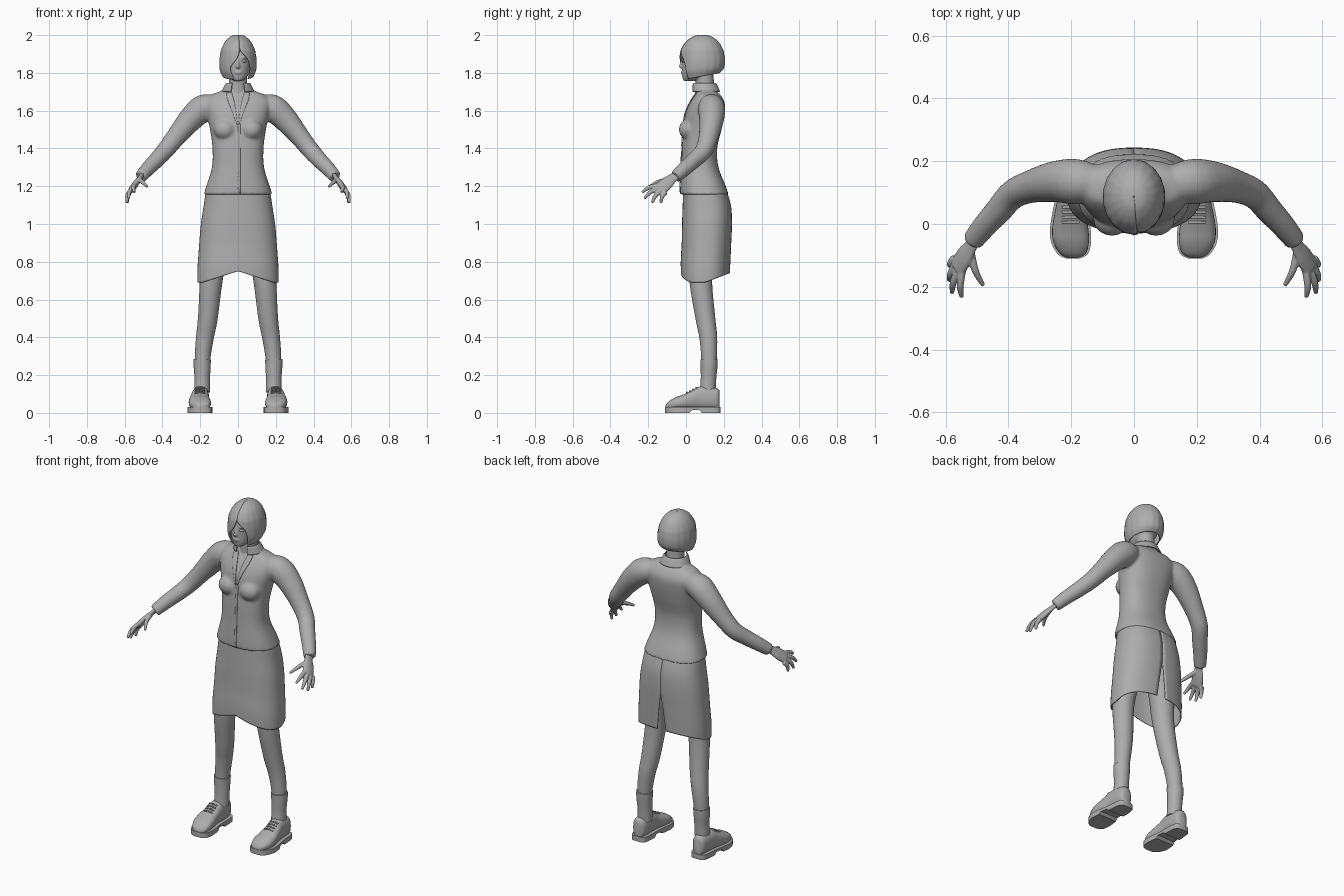
import bpy, bmesh, math
from mathutils import Vector, Matrix

if "Cube" in bpy.data.objects:
    bpy.data.objects.remove(bpy.data.objects["Cube"])

grey = bpy.data.materials.new("plain_grey")
grey.diffuse_color = (0.42, 0.42, 0.42, 1)
grey.use_nodes = True
grey.node_tree.nodes["Principled BSDF"].inputs["Base Color"].default_value = grey.diffuse_color


def resample(rows, k=4):
    """Catmull-Rom interpolation of tuples."""
    out, n = [], len(rows)
    for i in range(n - 1):
        p = [rows[max(i - 1, 0)], rows[i], rows[i + 1], rows[min(i + 2, n - 1)]]
        for j in range(k):
            t = j / k
            out.append(tuple(0.5 * (2 * b + (c - a) * t + (2 * a - 5 * b + 4 * c - d) * t * t
                                    + (3 * b - a - 3 * c + d) * t ** 3) for a, b, c, d in zip(*p)))
    return out + [tuple(rows[-1])]


def power(v, n):
    return math.copysign(abs(v) ** (2 / n), v)


def loft(bm, rings, closed=True, caps=True):
    vs = [[bm.verts.new(p) for p in r] for r in rings]
    m = len(vs[0])
    for a, b in zip(vs, vs[1:]):
        for i in range(m if closed else m - 1):
            j = (i + 1) % m
            bm.faces.new((a[i], a[j], b[j], b[i]))
    if caps:
        bm.faces.new(vs[0][::-1])
        bm.faces.new(vs[-1])


def oval(z, rx, yf, yb, n=2.0, a0=0.0, a1=math.tau, seg=48, closed=True):
    """Horizontal ring; angle 0 is the front, running towards +x."""
    c, r, pts = (yf + yb) / 2, (yb - yf) / 2, []
    for i in range(seg):
        a = a0 + (a1 - a0) * i / (seg if closed else seg - 1)
        pts.append(Vector((rx * power(math.sin(a), n), c - r * power(math.cos(a), n), z)))
    return pts


def tube(bm, rows, ref=(0, 1, 0), flat=1.0, seg=20, k=4, side=1):
    """Rounded limb through (x, y, z, radius) rows."""
    rows = resample(rows, k)
    pts = [Vector((r[0] * side, r[1], r[2])) for r in rows]
    ref, rings = Vector(ref), []
    for i, p in enumerate(pts):
        t = (pts[min(i + 1, len(pts) - 1)] - pts[max(i - 1, 0)]).normalized()
        u = t.cross(ref).normalized()
        v = u.cross(t)
        rings.append([p + rows[i][3] * (u * math.cos(a) + v * flat * math.sin(a))
                      for a in (math.tau * q / seg for q in range(seg))])
    loft(bm, rings)


def ball(bm, loc, size):
    bmesh.ops.create_uvsphere(bm, u_segments=20, v_segments=12, radius=1,
                              matrix=Matrix.Translation(loc) @ Matrix.Diagonal((*size, 1)))


def finish(name, bm, mirror=False, voxel=0, thick=0, wrap=None, angle=45):
    bmesh.ops.recalc_face_normals(bm, faces=bm.faces[:])
    me = bpy.data.meshes.new(name)
    bm.to_mesh(me)
    bm.free()
    ob = bpy.data.objects.new(name, me)
    bpy.context.collection.objects.link(ob)
    me.materials.append(grey)
    bpy.ops.object.select_all(action='DESELECT')
    ob.select_set(True)
    bpy.context.view_layer.objects.active = ob
    bpy.ops.object.shade_smooth_by_angle(angle=math.radians(angle))
    if voxel:
        m = ob.modifiers.new("blend", 'REMESH')
        m.mode, m.voxel_size, m.use_smooth_shade = 'VOXEL', voxel, True
        m = ob.modifiers.new("soften", 'SMOOTH')
        m.factor, m.iterations = 0.5, 4
    if wrap:
        m = ob.modifiers.new("fit", 'SHRINKWRAP')
        m.target, m.offset = wrap, 0.003
    if thick:
        m = ob.modifiers.new("thickness", 'SOLIDIFY')
        m.thickness, m.offset = thick, 0
    if mirror:
        ob.modifiers.new("mirror", 'MIRROR')
    return ob


# Jacket: torso, bust and sleeves blended together
bm = bmesh.new()
torso = [(1.155, .182, -.03, .226), (1.2, .168, -.03, .211), (1.3, .138, -.025, .172),
         (1.4, .135, -.022, .165), (1.5, .148, -.015, .188), (1.58, .165, -.005, .203),
         (1.64, .175, .02, .205), (1.68, .15, .045, .185), (1.70, .10, .055, .165),
         (1.725, .06, .06, .148)]
loft(bm, [oval(*r, n=2.4) for r in resample(torso)])
arm = [(.10, .13, 1.63, .05), (.18, .135, 1.615, .072), (.25, .135, 1.555, .066),
       (.325, .12, 1.465, .053), (.385, .095, 1.39, .047), (.43, .045, 1.34, .043),
       (.475, -.005, 1.295, .039), (.515, -.055, 1.25, .034)]
for s in (1, -1):
    tube(bm, arm, side=s)
    ball(bm, (.07 * s, .015, 1.5), (.06, .053, .055))
jacket = finish("jacket", bm, voxel=.008)

# Lapels and front closing edge laid on the jacket
bm = bmesh.new()
loft(bm, [[Vector((a + (b - a) * i / 4, y, z)) for i in range(5)] for z, y, a, b in resample(
    [(1.53, -.02, .002, .008), (1.6, -.005, .012, .032), (1.66, .02, .022, .056),
     (1.70, .045, .034, .062)])], False, False)
finish("lapel", bm, mirror=True, thick=.004, wrap=jacket)
bm = bmesh.new()
loft(bm, [[Vector((x, -.03, 1.16 + .0185 * i)) for x in (0, .006, .012)] for i in range(21)],
     False, False)
finish("front_placket", bm, thick=.003, wrap=jacket)

# Collar, open at the front
bm = bmesh.new()
loft(bm, [oval(z, rx, yf, yb, a0=g, a1=math.tau - g, closed=False) for z, rx, yf, yb, g in resample(
    [(1.745, .060, .035, .155, .55), (1.735, .067, .03, .163, .5), (1.70, .085, .03, .178, .45)])],
     False, False)
finish("collar", bm, thick=.006)

# Neck and head with nose, lips, brows and chin
bm = bmesh.new()
tube(bm, [(0, .105, 1.66, .056), (0, .10, 1.74, .049), (0, .095, 1.83, .05)])
head = [(1.757, .018, -.008, .03), (1.765, .034, -.016, .07), (1.79, .056, -.02, .13),
        (1.83, .07, -.021, .17), (1.87, .076, -.02, .185), (1.92, .07, -.01, .175),
        (1.96, .045, .02, .145), (1.975, .015, .06, .10)]
loft(bm, [oval(*r, n=2.2) for r in resample(head)])
ball(bm, (0, -.023, 1.832), (.011, .014, .009))
tube(bm, [(0, -.018, 1.872, .006), (0, -.024, 1.85, .007), (0, -.029, 1.834, .009)])
for z, w in ((1.805, .021), (1.797, .018)):
    ball(bm, (0, -.018, z), (w, .009, .005))
for s in (1, -1):
    ball(bm, (.032 * s, -.014, 1.882), (.019, .008, .005))
finish("head", bm, voxel=.0045)

# Eyes
bm = bmesh.new()
ball(bm, (.032, -.011, 1.862), (.014, .011, .007))
finish("eye", bm, mirror=True)

# Bobbed hair with a fringe swept over one eye
bm = bmesh.new()
hair = [(1.999, .002, .083, .087, .1, -.1), (1.993, .034, .045, .128, .1, -.1),
        (1.965, .066, .003, .168, .1, -.1), (1.925, .086, -.023, .192, .12, -.1),
        (1.90, .092, -.029, .199, .3, -.05), (1.87, .096, -.031, .203, .58, .1),
        (1.83, .096, -.031, .201, .72, .42), (1.80, .092, -.026, .195, .74, .40),
        (1.765, .08, -.008, .175, .72, .25)]
rings = []
for z, rx, yf, yb, gr, gl in resample(hair):
    ring = oval(z, rx, yf, yb, a0=gr, a1=math.tau - gl, seg=72, closed=False)
    low = min(max((1.85 - z) / .085, 0), 1)
    for i, p in enumerate(ring):
        a = gr + (math.tau - gl - gr) * i / 71
        p.z += .035 * low * (1 - math.cos(a)) / 2
        p.xy = Vector((0, .085)) + (p.xy - Vector((0, .085))) * (1 + .008 * math.cos(18 * a))
    rings.append(ring)
loft(bm, rings, False, False)
finish("hair", bm, thick=.005)

# Skirt with a peaked front hem and a back slit
bm = bmesh.new()
skirt = [(0, .165, -.012, .208), (.2, .18, -.015, .235), (.4, .195, -.018, .241),
         (.65, .205, -.02, .237), (.85, .212, -.025, .233), (1, .213, -.025, .23)]
rings = []
for t, rx, yf, yb in resample(skirt, 5):
    g = .09 * max(0, (t - .52) / .48)
    ring = oval(0, rx, yf, yb, 2.4, math.pi + g, 3 * math.pi - g, 81, False)
    for p in ring:
        back = (p.y - yf) / (yb - yf)
        hem = .69 + .05 * max(0, 2 * back - 1) if back > .5 else .69 + .06 * max(0, 1 - abs(p.x) / .19)
        p.z = 1.19 + (hem - 1.19) * t
    rings.append(ring)
loft(bm, rings, False, False)
finish("skirt", bm, thick=.005)

# Legs and socks
bm = bmesh.new()
tube(bm, [(.10, .09, 1.0, .075), (.125, .085, .85, .07), (.142, .078, .7, .06),
          (.16, .103, .5, .052), (.175, .118, .4, .047), (.188, .122, .28, .041),
          (.19, .118, .1, .034)], seg=28)
finish("leg", bm, mirror=True)
bm = bmesh.new()
tube(bm, [(.189, .122, .283, .046), (.19, .122, .25, .045), (.189, .119, .18, .041),
          (.19, .115, .11, .042)], seg=28)
finish("sock", bm, mirror=True)

# Shoes: upper, sole with raised arch, laces
shoe = resample([(-.108, .195, .014, .04), (-.095, .195, .04, .058), (-.06, .2, .056, .08),
                 (-.02, .203, .058, .095), (.03, .203, .051, .117), (.07, .2, .046, .139),
                 (.12, .198, .044, .138), (.165, .198, .037, .13), (.178, .198, .02, .118)])
bm = bmesh.new()
loft(bm, [[Vector((cx + w * power(math.cos(a), 2.5), y,
                   (.018 + top) / 2 + (top - .018) / 2 * power(math.sin(a), 2.5)))
           for a in (math.tau * i / 28 for i in range(28))] for y, cx, w, top in shoe])
finish("shoe_upper", bm, mirror=True)
bm = bmesh.new()
loft(bm, [[Vector((cx + sx * (w + .007), y * 1.02, z)) for sx, z in
           ((-1, .03), (1, .03), (1, b), (-1, b))]
          for y, cx, w, top in shoe for b in [.014 if .025 < y < .075 else 0]])
finish("shoe_sole", bm, mirror=True, angle=35)
bm = bmesh.new()
for i in range(4):
    y, z = .005 + .016 * i, .108 + .0085 * i
    tube(bm, [(.175, y, z - .004, .004), (.202, y, z + .001, .004), (.229, y, z - .004, .004)],
         seg=8)
finish("shoe_laces", bm, mirror=True)

# Hands: palm, four fingers and thumb
bm = bmesh.new()
d, w = Vector((.05, -.085, -.065)).normalized(), Vector((.027, .045, -.04))
tube(bm, [(.505, -.042, 1.262, .026), (.52, -.072, 1.243, .027), (.538, -.1, 1.218, .036),
          (.557, -.13, 1.192, .038), (.564, -.141, 1.184, .034)], ref=w.cross(d), flat=.45)
for base, tip in (((.547, -.148, 1.205), (.549, -.233, 1.168)),
                  ((.56, -.143, 1.19), (.580, -.22, 1.135)),
                  ((.569, -.13, 1.177), (.589, -.18, 1.112)),
                  ((.573, -.108, 1.168), (.585, -.133, 1.11)),
                  ((.52, -.088, 1.235), (.48, -.196, 1.197))):
    a, b = Vector(base), Vector(tip)
    mid = (a + b) / 2 + Vector((.006, -.006, .006))
    tube(bm, [(*a, .0125), (*mid, .0115), (*b, .007)], ref=(0, 0, 1), seg=12)
finish("hand", bm, mirror=True, voxel=.0035)
